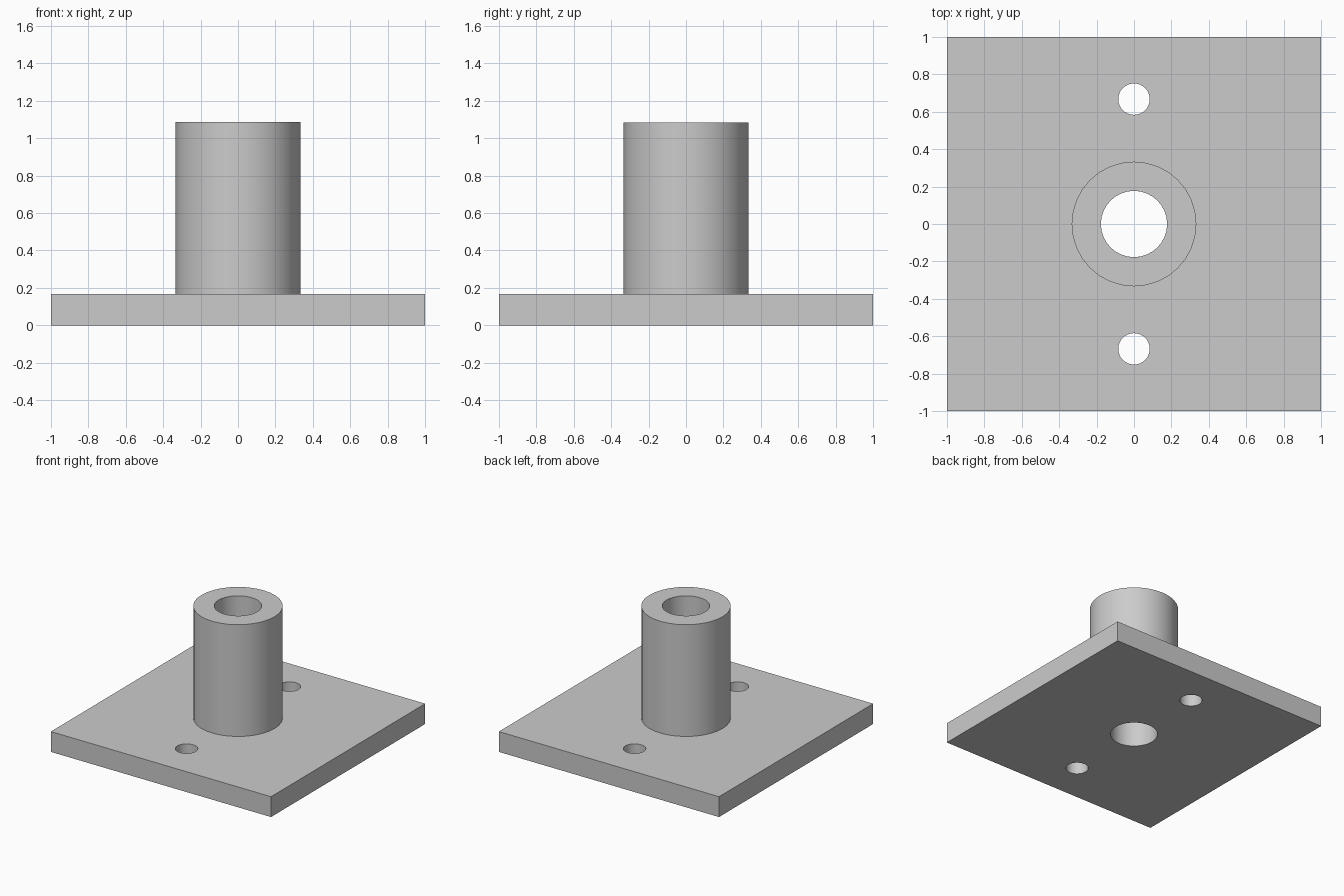
import bpy
import math

cube = bpy.data.objects.get("Cube")
if cube:
    bpy.data.objects.remove(cube, do_unlink=True)

PLATE_TOP = 0.167
TUBE_TOP = 1.085

grey = bpy.data.materials.new("plain grey")
grey.use_nodes = True
colour = (0.6, 0.6, 0.6, 1)
grey.diffuse_color = colour
grey.node_tree.nodes["Principled BSDF"].inputs["Base Color"].default_value = colour


def cylinder(name, radius, bottom, top, y=0):
    bpy.ops.mesh.primitive_cylinder_add(
        vertices=32, radius=radius, depth=top - bottom,
        location=(0, y, (top + bottom) / 2))
    obj = bpy.context.object
    obj.name = name
    return obj


def combine(target, tool, operation):
    mod = target.modifiers.new(operation.lower(), "BOOLEAN")
    mod.operation = operation
    mod.solver = "EXACT"
    mod.object = tool
    bpy.context.view_layer.objects.active = target
    bpy.ops.object.modifier_apply(modifier=mod.name)
    bpy.data.objects.remove(tool, do_unlink=True)


# Square base plate
bpy.ops.mesh.primitive_cube_add(size=2, location=(0, 0, PLATE_TOP / 2))
flange = bpy.context.object
flange.name = "flanged_sleeve"
flange.scale.z = PLATE_TOP / 2
bpy.ops.object.transform_apply(location=True, rotation=False, scale=True)

# Upright sleeve, joined to the plate
combine(flange, cylinder("sleeve", 0.333, PLATE_TOP / 2, TUBE_TOP), "UNION")

# Central bore and the two bolt holes
combine(flange, cylinder("bore", 0.177, -0.2, TUBE_TOP + 0.2), "DIFFERENCE")
for y in (-0.667, 0.667):
    combine(flange, cylinder("bolt_hole", 0.084, -0.2, 0.4, y), "DIFFERENCE")

flange.data.materials.clear()
flange.data.materials.append(grey)

# Smooth round walls with crisp rims
bpy.ops.object.select_all(action="DESELECT")
flange.select_set(True)
bpy.context.view_layer.objects.active = flange
bpy.ops.object.shade_smooth_by_angle(angle=math.radians(30))
